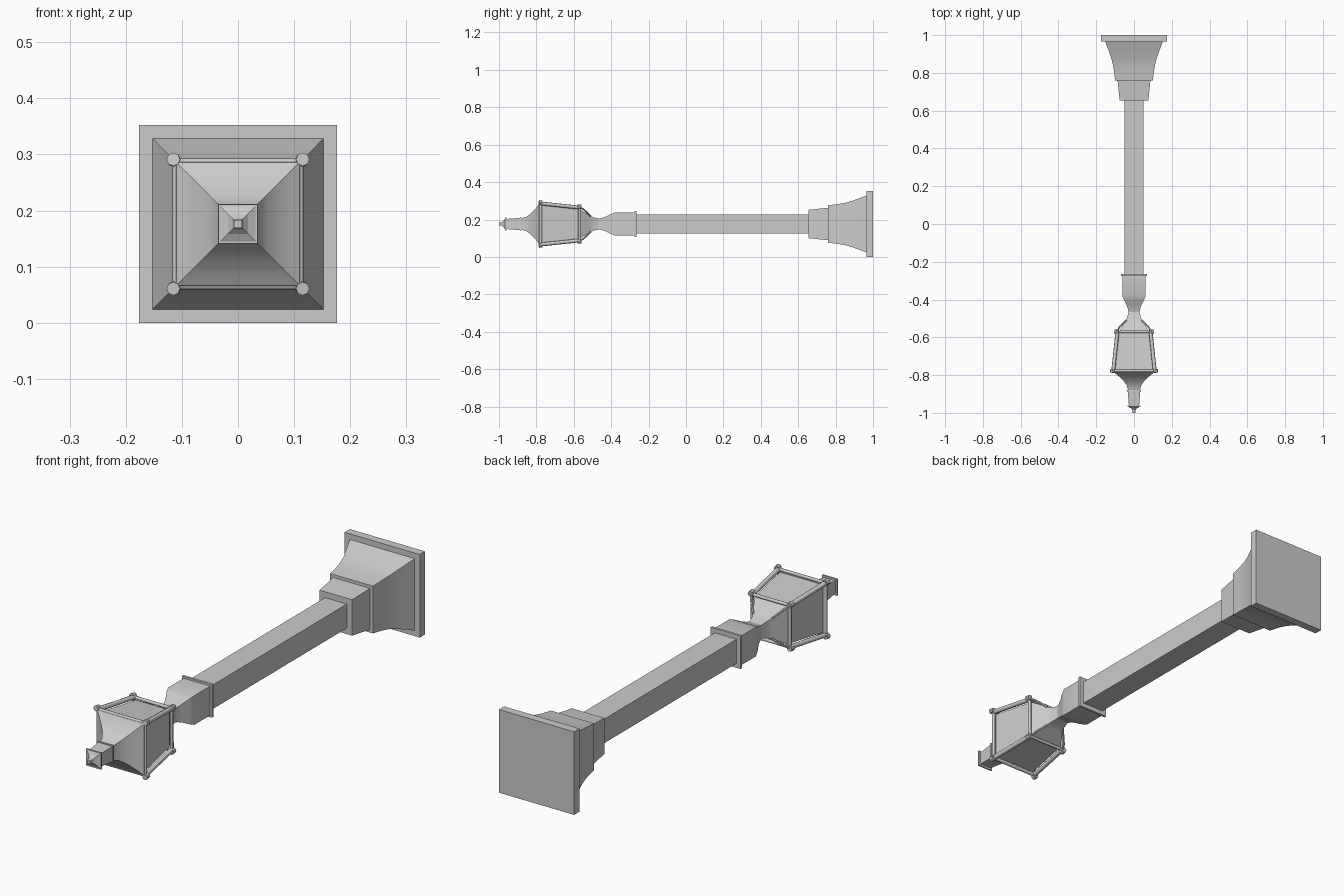
import bpy, bmesh, math
from mathutils import Vector

if "Cube" in bpy.data.objects:
    bpy.data.objects.remove(bpy.data.objects["Cube"])

CZ = 0.176  # height of the lamp's long axis, which runs along y


def finish(name, bm, angle=None):
    bmesh.ops.recalc_face_normals(bm, faces=bm.faces)
    me = bpy.data.meshes.new(name)
    bm.to_mesh(me)
    bm.free()
    ob = bpy.data.objects.new(name, me)
    bpy.context.collection.objects.link(ob)
    if angle:
        bpy.ops.object.select_all(action='DESELECT')
        ob.select_set(True)
        bpy.context.view_layer.objects.active = ob
        bpy.ops.object.shade_smooth_by_angle(angle=math.radians(angle))
    return ob


def square_loft(name, profile, angle=None):
    """Closed square solid from (y, half width) rings."""
    bm = bmesh.new()
    rings = []
    for y, h in profile:
        rings.append([bm.verts.new((sx * h, y, CZ + sz * h))
                      for sx, sz in ((-1, -1), (1, -1), (1, 1), (-1, 1))])
    for a, b in zip(rings, rings[1:]):
        for i in range(4):
            j = (i + 1) % 4
            bm.faces.new((a[i], a[j], b[j], b[i]))
    bm.faces.new(rings[0])
    bm.faces.new(rings[-1])
    return finish(name, bm, angle)


def rod(bm, a, b, r, sides=8):
    """Straight bar between two points."""
    a, b = Vector(a), Vector(b)
    d = b - a
    mat = d.to_track_quat('Z', 'Y').to_matrix().to_4x4()
    mat.translation = (a + b) / 2
    bmesh.ops.create_cone(bm, cap_ends=True, segments=sides, radius1=r,
                          radius2=r, depth=d.length, matrix=mat)


def corners(y, h):
    return [Vector((sx * h, y, CZ + sz * h))
            for sx, sz in ((-1, -1), (1, -1), (1, 1), (-1, 1))]


# Pedestal
square_loft("base_plate", [(1.0, 0.176), (0.965, 0.176)])
square_loft("base_flare", [(0.965, 0.152), (0.925, 0.137), (0.88, 0.121),
                           (0.85, 0.113), (0.81, 0.106), (0.76, 0.100)], 30)
square_loft("base_step", [(0.76, 0.087), (0.655, 0.076)])

# Shaft and capital
square_loft("shaft", [(0.655, 0.051), (-0.27, 0.051)])
square_loft("capital_rim", [(-0.265, 0.070), (-0.275, 0.070)])
square_loft("capital", [(-0.275, 0.062), (-0.38, 0.062), (-0.405, 0.052),
                        (-0.43, 0.039), (-0.45, 0.032), (-0.465, 0.029)], 30)

# Lantern
square_loft("lantern_cup", [(-0.465, 0.029), (-0.495, 0.036), (-0.515, 0.045),
                            (-0.535, 0.058), (-0.572, 0.080)], 30)
square_loft("lantern_glass", [(-0.572, 0.079), (-0.775, 0.101)])
square_loft("lantern_roof", [(-0.773, 0.112), (-0.785, 0.110), (-0.795, 0.094),
                             (-0.815, 0.070), (-0.835, 0.051), (-0.855, 0.038),
                             (-0.88, 0.031)], 30)

# Lantern frame: sloping posts, rails and curved corner braces
low, high = corners(-0.570, 0.088), corners(-0.777, 0.110)
bm = bmesh.new()
for i in range(4):
    j = (i + 1) % 4
    rod(bm, low[i], high[i], 0.010)
    rod(bm, low[i], low[j], 0.007)
    rod(bm, high[i], high[j], 0.007)
    brace = [corners(y, h)[i] for y, h in
             ((-0.567, 0.090), (-0.545, 0.076), (-0.525, 0.057), (-0.510, 0.042))]
    for a, b in zip(brace, brace[1:]):
        rod(bm, a, b, 0.005, 6)
finish("lantern_frame", bm, 50)

# Corner knobs at both ends of each post
bm = bmesh.new()
for i in range(4):
    d = (high[i] - low[i]).normalized()
    for end, s in ((low[i], -1), (high[i], 1)):
        c = end + Vector((end.x, 0, end.z - CZ)).normalized() * 0.006
        rod(bm, c - d * 0.009, c + d * 0.010, 0.012)
finish("corner_knobs", bm, 30)

# Finial
square_loft("finial_collar", [(-0.880, 0.036), (-0.888, 0.036)])
square_loft("finial_block", [(-0.888, 0.033), (-0.962, 0.027)])
square_loft("finial_rim", [(-0.960, 0.035), (-0.967, 0.035)])
square_loft("finial_tip", [(-0.967, 0.031), (-0.974, 0.018), (-0.982, 0.010),
                           (-0.987, 0.008), (-1.0, 0.007)])
